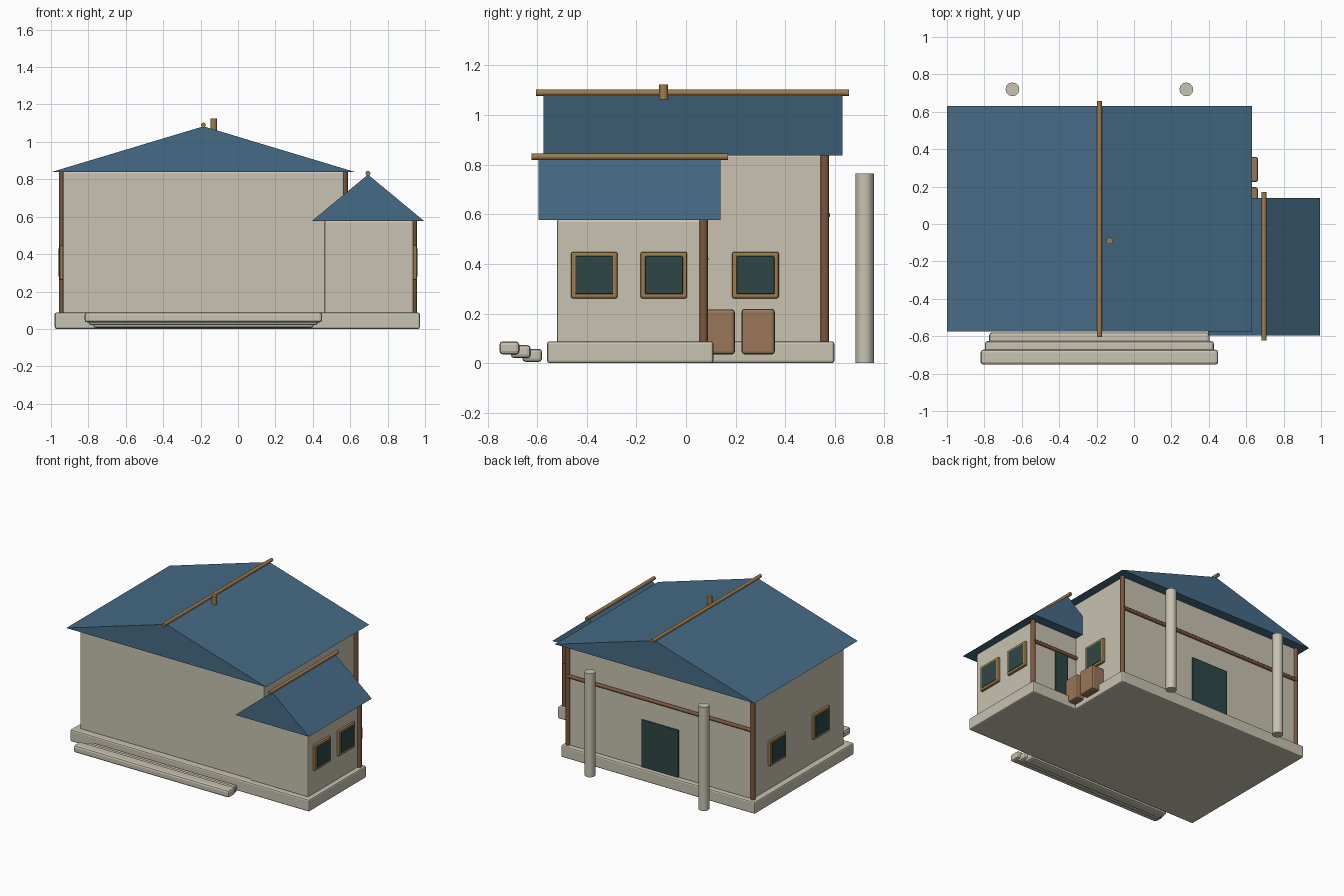
import bpy, bmesh, math
from mathutils import Vector

if "Cube" in bpy.data.objects:
    bpy.data.objects.remove(bpy.data.objects["Cube"], do_unlink=True)


def make_material(name, rgb):
    mat = bpy.data.materials.new(name)
    mat.use_nodes = True
    mat.diffuse_color = (*rgb, 1)
    mat.node_tree.nodes["Principled BSDF"].inputs["Base Color"].default_value = (*rgb, 1)
    return mat


PLASTER = make_material("plaster", (0.58, 0.545, 0.435))
STONE = make_material("pale stone", (0.57, 0.54, 0.44))
ROOF = make_material("slate blue roof", (0.061, 0.145, 0.235))
TIMBER = make_material("dark timber", (0.2, 0.095, 0.045))
TAN = make_material("tan wood", (0.34, 0.2, 0.07))
CRATE = make_material("crate wood", (0.32, 0.18, 0.098))
GLASS = make_material("dark teal", (0.026, 0.062, 0.06))


def finish(name, bm, mat):
    bmesh.ops.recalc_face_normals(bm, faces=bm.faces)
    mesh = bpy.data.meshes.new(name)
    bm.to_mesh(mesh)
    bm.free()
    mesh.materials.append(mat)
    obj = bpy.data.objects.new(name, mesh)
    bpy.context.collection.objects.link(obj)
    return obj


def box(name, xs, ys, zs, mat, bevel=0.0):
    """Box from its extents on each axis, with an optional chamfer."""
    bm = bmesh.new()
    bmesh.ops.create_cube(bm, size=1)
    for v in bm.verts:
        v.co = Vector([(lo + hi) / 2 + c * (hi - lo) for c, (lo, hi) in zip(v.co, (xs, ys, zs))])
    if bevel:
        bmesh.ops.bevel(bm, geom=bm.edges[:], offset=bevel, segments=2,
                        profile=0.5, affect='EDGES')
    return finish(name, bm, mat)


def pole(name, start, end, radius, mat, sides=12):
    """Round pole between two points."""
    a, b = Vector(start), Vector(end)
    bm = bmesh.new()
    bmesh.ops.create_cone(bm, cap_ends=True, segments=sides, radius1=radius,
                          radius2=radius, depth=(b - a).length)
    turn = (b - a).to_track_quat('Z', 'Y')
    for v in bm.verts:
        v.co = turn @ v.co + (a + b) / 2
    obj = finish(name, bm, mat)
    for p in obj.data.polygons:
        p.use_smooth = len(p.vertices) == 4
    for e in obj.data.edges:
        e.use_edge_sharp = False
    obj.data.set_sharp_from_angle(angle=math.radians(40))
    return obj


def gable_roof(name, xs, ys, zs):
    """Solid triangular prism with its ridge along y."""
    bm = bmesh.new()
    profile = [(xs[0], zs[0]), (xs[1], zs[0]), (sum(xs) / 2, zs[1])]
    face = bm.faces.new([bm.verts.new((x, ys[0], z)) for x, z in profile])
    new = bmesh.ops.extrude_face_region(bm, geom=[face])["geom"]
    bmesh.ops.translate(bm, vec=(0, ys[1] - ys[0], 0),
                        verts=[g for g in new if isinstance(g, bmesh.types.BMVert)])
    return finish(name, bm, ROOF)


def window(name, wall_x, y, side):
    """Square framed window on a wall that faces side (+1 or -1) along x."""
    z = 0.355
    for part, half, depth, mat, bevel in (("frame", 0.094, 0.018, TAN, 0.008),
                                          ("glass", 0.076, 0.022, GLASS, 0.003)):
        xs = sorted((wall_x - side * 0.02, wall_x + side * depth))
        box(f"{name}_{part}", xs, (y - half, y + half), (z - half, z + half), mat, bevel)


# Foundations
box("main_base", (-0.98, 0.605), (-0.56, 0.598), (0, 0.088), STONE, 0.01)
box("wing_base", (0.4, 0.972), (-0.56, 0.11), (0, 0.088), STONE, 0.01)

# Walls
box("main_walls", (-0.937, 0.567), (-0.508, 0.562), (0.08, 0.842), PLASTER, 0.01)
box("wing_walls", (0.463, 0.938), (-0.52, 0.073), (0.08, 0.58), PLASTER, 0.01)

# Roofs and ridge poles
gable_roof("main_roof", (-1.0, 0.63), (-0.575, 0.63), (0.838, 1.083))
gable_roof("wing_roof", (0.395, 0.995), (-0.595, 0.14), (0.577, 0.825))
pole("main_ridge", (-0.185, -0.604, 1.09), (-0.185, 0.658, 1.09), 0.013, TAN)
pole("wing_ridge", (0.695, -0.623, 0.832), (0.695, 0.17, 0.832), 0.013, TAN)
pole("chimney", (-0.13, -0.09, 1.062), (-0.13, -0.09, 1.124), 0.018, TAN)

# Corner posts and rear beams
for name, x, y, top in (("main_left_post", 0.57, 0.56, 0.838),
                        ("main_right_post", -0.941, 0.56, 0.838),
                        ("wing_post", 0.941, 0.071, 0.577)):
    pole(name, (x, y, 0.086), (x, y, top), 0.017, TIMBER)
pole("main_rear_beam", (-0.94, 0.568, 0.597), (0.57, 0.568, 0.597), 0.013, TIMBER)
pole("wing_rear_beam", (0.565, 0.078, 0.42), (0.94, 0.078, 0.42), 0.013, TIMBER)

# Windows
for i, y in enumerate((-0.37, -0.089)):
    window(f"wing_window_{i + 1}", 0.938, y, 1)
window("main_left_window", 0.567, 0.28, 1)
for i, y in enumerate((0.285, -0.225)):
    window(f"main_right_window_{i + 1}", -0.937, y, -1)

# Rear doors
box("main_door", (-0.335, -0.035), (0.55, 0.572), (0.088, 0.437), GLASS, 0.003)
box("wing_door", (0.645, 0.75), (0.06, 0.083), (0.088, 0.415), GLASS, 0.003)

# Free-standing columns behind the house
for name, x in (("right_column", -0.65), ("left_column", 0.28)):
    pole(name, (x, 0.72, 0), (x, 0.72, 0.765), 0.037, STONE)

# Front steps
for i in range(3):
    inset, rise = i * 0.023, i * 0.015
    box(f"front_step_{i + 1}", (-0.82 + inset, 0.45 - inset),
        (-0.752 + i * 0.046, -0.672 + i * 0.046),
        (0.035 - rise, 0.088 - rise), STONE, 0.014)

# Crates beside the wing
for i, (ys, top) in enumerate((((0.075, 0.197), 0.217), ((0.224, 0.358), 0.219))):
    box(f"crate_{i + 1}", (0.54, 0.663), ys, (0.035, top), CRATE, 0.012)
